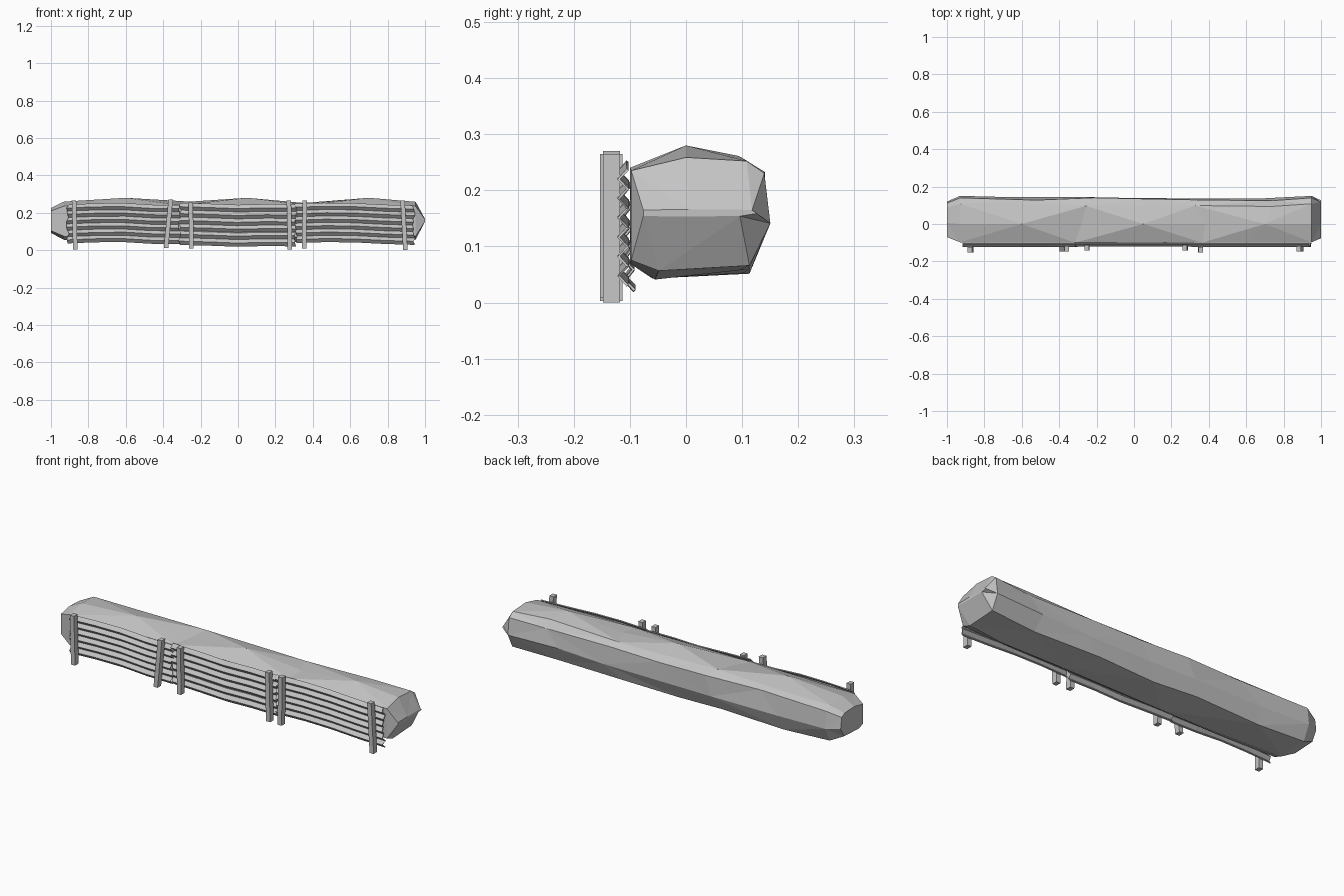
import bpy
import bmesh
import math
import random
from mathutils import Vector, Matrix

random.seed(4)
if "Cube" in bpy.data.objects:
    bpy.data.objects.remove(bpy.data.objects["Cube"], do_unlink=True)

grey = bpy.data.materials.new("plain_grey")
grey.use_nodes = True
colour = (0.55, 0.55, 0.55, 1)
grey.diffuse_color = colour
shader = next(n for n in grey.node_tree.nodes if n.type == "BSDF_PRINCIPLED")
shader.inputs["Base Color"].default_value = colour


def finish(name, bm):
    bmesh.ops.recalc_face_normals(bm, faces=bm.faces)
    mesh = bpy.data.meshes.new(name)
    bm.to_mesh(mesh)
    bm.free()
    mesh.materials.append(grey)
    obj = bpy.data.objects.new(name, mesh)
    bpy.context.scene.collection.objects.link(obj)
    return obj


# Long faceted earth bank: a cross-section (y, z) lofted along x
section = [(-0.1, 0.07), (-0.1, 0.16), (-0.1, 0.24), (0, 0.265), (0.11, 0.258),
           (0.142, 0.235), (0.153, 0.14), (0.115, 0.06), (-0.05, 0.05)]
# station: x, y scale, z scale
stations = [(-1, 0.75, 0.62), (-0.93, 0.98, 0.95), (-0.6, 1, 1), (-0.28, 1, 1),
            (0.05, 1, 1), (0.38, 1, 1), (0.7, 1, 1), (0.95, 0.98, 0.94), (1, 0.8, 0.06)]
bm = bmesh.new()
rings = []
for s, (x, sy, sz) in enumerate(stations):
    inner = 1 < s < len(stations) - 2
    ring = []
    for i, (y, z) in enumerate(section):
        px, py, pz = x, 0.02 + (y - 0.02) * sy, 0.16 + (z - 0.16) * sz
        if inner and i == 3:
            pz += 0.015 * math.cos(math.tau * (x - 0.05) / 0.65)
        elif inner:
            px += random.uniform(-0.09, 0.09)
            if i > 3:
                py -= random.uniform(0, 0.018)
                pz += random.uniform(-0.012, 0.004)
        ring.append(bm.verts.new((px, py, pz)))
    rings.append(ring)
count = len(section)
for s, (a, b) in enumerate(zip(rings, rings[1:])):
    for i in range(count):
        j = (i + 1) % count
        if (s + i) % 2:
            bm.faces.new((a[i], a[j], b[j]))
            bm.faces.new((a[i], b[j], b[i]))
        else:
            bm.faces.new((a[i], a[j], b[i]))
            bm.faces.new((a[j], b[j], b[i]))
bm.faces.new(rings[0])
bm.faces.new(rings[-1])
finish("bank", bm)


# Bent corrugated sheets along the front
def sheet(name, x0, x1, bottom, top, bends, lean):
    bm = bmesh.new()
    rows = 13
    grid = []
    for r in range(rows):
        t = r / (rows - 1)
        ragged = random.uniform(-0.008, 0.008)
        row = []
        for c, bend in enumerate(bends):
            x = x0 + (x1 - x0) * c / (len(bends) - 1) + ragged
            y = -0.112 + (0.008 if r % 2 == 0 else -0.008) + lean * (1 - t)
            row.append(bm.verts.new((x, y, bottom + (top - bottom) * t + bend)))
        grid.append(row)
    for low, high in zip(grid, grid[1:]):
        for c in range(len(bends) - 1):
            bm.faces.new((low[c], low[c + 1], high[c + 1], high[c]))
    obj = finish(name, bm)
    thick = obj.modifiers.new("thickness", "SOLIDIFY")
    thick.thickness = 0.005
    thick.offset = 0


sheet("sheet_right", -0.91, -0.31, 0.04, 0.245, (-0.002, 0.004, 0.005, -0.004, -0.006), 0)
sheet("sheet_middle", -0.31, 0.31, 0.024, 0.245, (0.006, 0.002, -0.004, 0, -0.002), 0.012)
sheet("sheet_left", 0.31, 0.94, 0.038, 0.245, (0.002, 0.007, 0.005, -0.003, -0.008), 0)


# Square posts holding the sheets, some leaning
def post(name, x_bottom, x_top, y, bottom, top):
    bm = bmesh.new()
    bmesh.ops.create_cube(bm, size=1, matrix=Matrix.Diagonal((0.024, 0.03, top - bottom, 1)))
    for v in bm.verts:
        x = x_top if v.co.z > 0 else x_bottom
        v.co += Vector((x, y, (bottom + top) / 2))
    finish(name, bm)


posts = [(-0.87, -0.877, -0.138, 0.003, 0.265), (-0.385, -0.36, -0.133, 0.012, 0.27),
         (-0.25, -0.252, -0.128, 0.008, 0.255), (0.278, 0.272, -0.128, 0.003, 0.265),
         (0.353, 0.357, -0.138, 0.008, 0.265), (0.895, 0.88, -0.133, 0, 0.265)]
for n, values in enumerate(posts):
    post(f"post_{n + 1}", *values)
